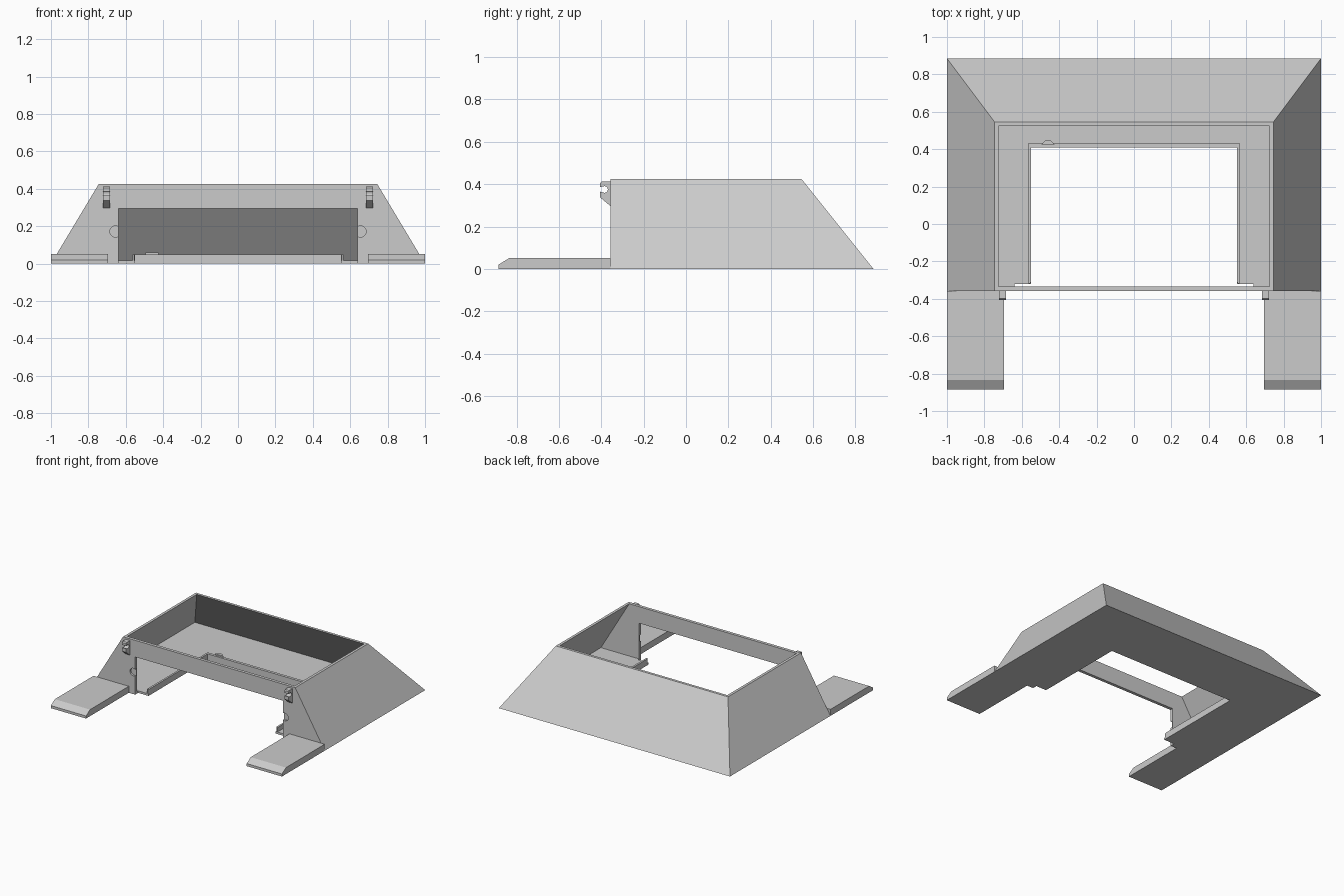
import bpy
import bmesh
from math import pi, cos, sin

cube = bpy.data.objects.get("Cube")
if cube:
    bpy.data.objects.remove(cube, do_unlink=True)

grey = bpy.data.materials.new("light_grey")
grey.use_nodes = True
grey.diffuse_color = (0.6, 0.6, 0.6, 1)
grey.node_tree.nodes["Principled BSDF"].inputs["Base Color"].default_value = grey.diffuse_color


def loft(name, bottom, top):
    """Closed solid between two matching loops of points."""
    bm = bmesh.new()
    lo = [bm.verts.new(p) for p in bottom]
    hi = [bm.verts.new(p) for p in top]
    bm.faces.new(lo)
    bm.faces.new(hi)
    for i in range(len(lo)):
        j = (i + 1) % len(lo)
        bm.faces.new((lo[i], lo[j], hi[j], hi[i]))
    bmesh.ops.recalc_face_normals(bm, faces=bm.faces)
    mesh = bpy.data.meshes.new(name)
    bm.to_mesh(mesh)
    bm.free()
    mesh.materials.append(grey)
    obj = bpy.data.objects.new(name, mesh)
    bpy.context.collection.objects.link(obj)
    return obj


def prism(name, profile, axis, a, b):
    """Extrude a 2D profile along the given axis from a to b."""
    place = {"x": lambda p, t: (t, p[0], p[1]),
             "y": lambda p, t: (p[0], t, p[1]),
             "z": lambda p, t: (p[0], p[1], t)}[axis]
    return loft(name, [place(p, a) for p in profile], [place(p, b) for p in profile])


def rect(x0, x1, y0, y1):
    return [(x0, y0), (x1, y0), (x1, y1), (x0, y1)]


def hopper(name, inset, front, z0, z1):
    """Block with sloping sides and back and an upright front."""
    def ring(z):
        x, back = 1 - inset - 0.6 * z, 0.885 - inset - 0.8 * z
        return [(px, py, z) for px, py in rect(-x, x, front, back)]
    return loft(name, ring(z0), ring(z1))


def cut(target, cutter):
    cutter.hide_render = True
    mod = target.modifiers.new("cut", "BOOLEAN")
    mod.operation = "DIFFERENCE"
    mod.solver = "EXACT"
    mod.object = cutter
    bpy.context.view_layer.objects.active = target
    bpy.ops.object.modifier_apply(modifier=mod.name)
    bpy.data.objects.remove(cutter, do_unlink=True)


# Hollow body with floor, front doorway and floor opening
FRONT = -0.357
body = hopper("body_shell", 0, FRONT, 0, 0.425)
cut(body, hopper("cavity_cutter", 0.021, -0.333, 0.016, 0.6))
cut(body, prism("doorway_cutter", rect(-0.64, 0.64, -0.1, 0.295), "y", -0.5, -0.32))
cut(body, prism("floor_cutter", rect(-0.55, 0.55, -0.5, 0.41), "z", -0.1, 0.1))

# Shallow round recesses beside the doorway
for s in (-1, 1):
    disc = [(s * 0.655 + 0.03 * cos(i * pi / 12), 0.172 + 0.03 * sin(i * pi / 12))
            for i in range(24)]
    cut(body, prism("recess_cutter", disc, "y", -0.4, -0.343))

# Raised lip round the floor opening
half = [(0.55, 0.41), (0.55, -0.305), (0.556, -0.318), (0.565, -0.318), (0.565, 0.432)]
lip = half + [(-x, y) for x, y in reversed(half)]
prism("floor_lip", lip, "z", 0.01, 0.05)
prism("locating_tab", [(-0.495, 0.425), (-0.425, 0.425), (-0.45, 0.45), (-0.47, 0.45)],
      "z", 0.01, 0.06)

# Front feet and cable hooks, one on each side
foot = [(FRONT, 0), (-0.885, 0), (-0.885, 0.02), (-0.835, 0.051), (FRONT, 0.051)]
notch = [(-0.385 + 0.016 * cos(t * pi / 6), 0.375 + 0.016 * sin(t * pi / 6))
         for t in range(4, -5, -1)]
hook = ([(FRONT, 0.412), (-0.398, 0.412), (-0.405, 0.405), (-0.405, 0.387)] + notch
        + [(-0.405, 0.365), (-0.405, 0.337), (FRONT, 0.297)])
for side, s in (("right", -1), ("left", 1)):
    prism(side + "_foot", foot, "x", s * 0.695, s)
    prism(side + "_hook", hook, "x", s * 0.685, s * 0.721)
